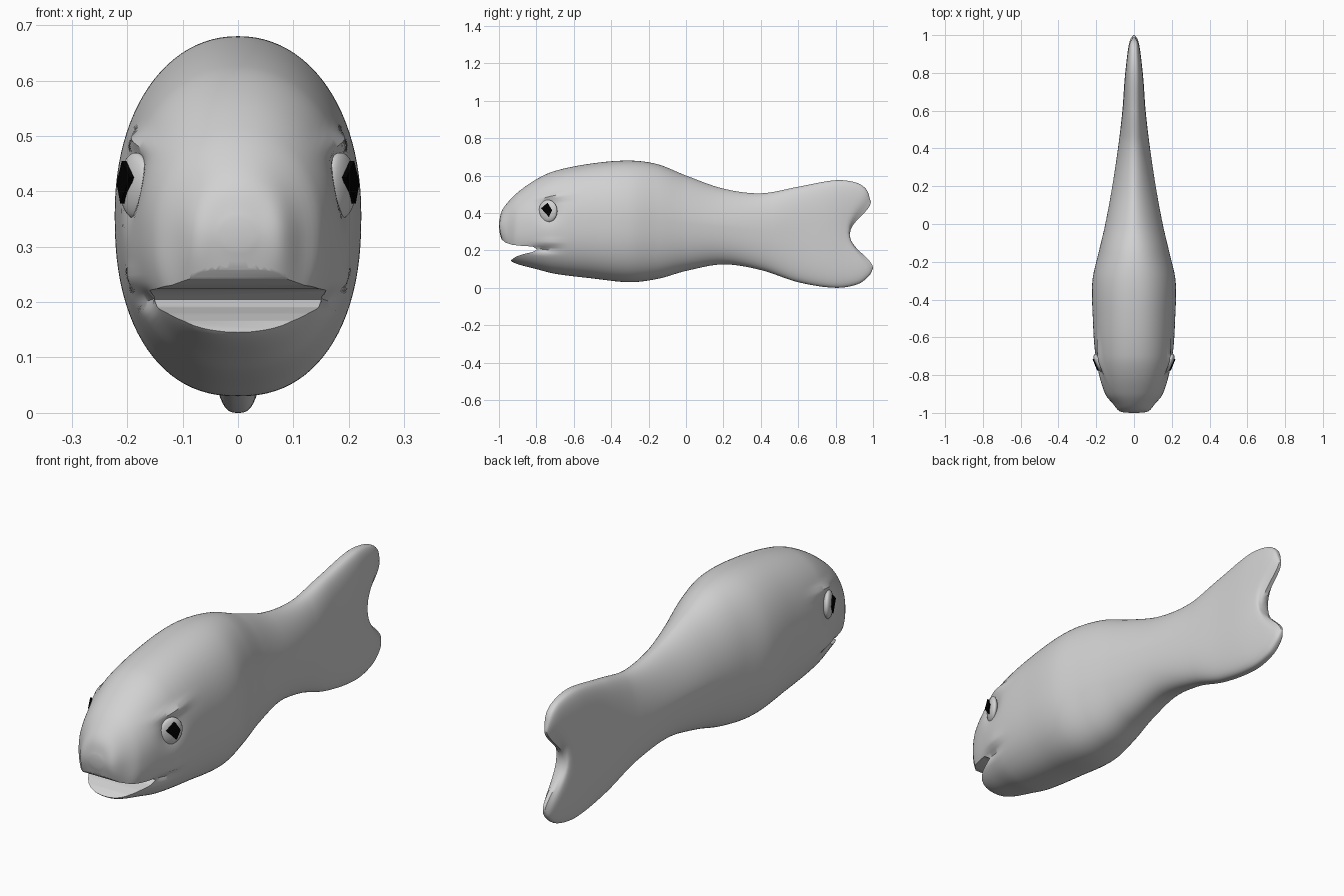
import bpy, bmesh, math
from mathutils import Vector

if "Cube" in bpy.data.objects:
    bpy.data.objects.remove(bpy.data.objects["Cube"])

N = 96  # points around each body ring


def material(name, rgb):
    m = bpy.data.materials.new(name)
    m.diffuse_color = (*rgb, 1)
    m.use_nodes = True
    m.node_tree.nodes["Principled BSDF"].inputs["Base Color"].default_value = m.diffuse_color
    return m


GREY = material("fish grey", (0.64, 0.64, 0.64))
BLACK = material("pupil black", (0.0, 0.0, 0.0))


def make_object(name, bm, mat, smooth=True):
    bmesh.ops.recalc_face_normals(bm, faces=bm.faces)
    me = bpy.data.meshes.new(name)
    bm.to_mesh(me)
    bm.free()
    me.materials.append(mat)
    ob = bpy.data.objects.new(name, me)
    bpy.context.collection.objects.link(ob)
    bpy.ops.object.select_all(action='DESELECT')
    ob.select_set(True)
    bpy.context.view_layer.objects.active = ob
    if smooth:
        bpy.ops.object.shade_smooth_by_angle(angle=math.radians(45))
    return ob


def prism(outline, x_in, x_out):
    """Closed (y, z) outline extruded along x; x_in / x_out map y to x."""
    bm = bmesh.new()
    a = [bm.verts.new((x_in(y), y, z)) for y, z in outline]
    b = [bm.verts.new((x_out(y), y, z)) for y, z in outline]
    bm.faces.new(a)
    bm.faces.new(b[::-1])
    for i in range(len(a)):
        j = (i + 1) % len(a)
        bm.faces.new((a[i], b[i], b[j], a[j]))
    return bm


# Body stations: upper edge y, z, lower edge y, z, mid bend in y, half width
STATIONS = [
    (-1.0, .35, -.998, .30, 0, .03),
    (-.985, .41, -.975, .22, -.01, .078),
    (-.95, .46, -.945, .155, 0, .115),
    (-.9, .51, -.91, .13, 0, .15),
    (-.8, .58, -.8, .10, 0, .185),
    (-.7, .625, -.7, .075, 0, .205),
    (-.5, .665, -.5, .05, 0, .218),
    (-.3, .68, -.3, .03, 0, .22),
    (-.15, .66, -.15, .048, 0, .187),
    (0, .60, 0, .09, 0, .152),
    (.2, .53, .2, .125, 0, .115),
    (.4, .505, .4, .095, 0, .085),
    (.6, .54, .6, .03, -.005, .062),
    (.8, .575, .8, 0, -.04, .05),
    (.91, .562, .92, .02, -.08, .04),
    (.965, .525, .98, .065, -.105, .03),
    (.988, .46, 1.0, .105, -.119, .01),
]


def smooth_stations(rows):
    """Cubic interpolation between the stations, evenly refined."""
    p = [Vector(r) for r in rows]
    t = [0.0]
    for a, b in zip(p, p[1:]):
        t.append(t[-1] + (b - a).length)
    last = len(p) - 1
    tan = []
    for i in range(len(p)):
        lo, hi = max(i - 1, 0), min(i + 1, last)
        tan.append((p[hi] - p[lo]) / (t[hi] - t[lo]))
    out = []
    for i in range(last):
        h = t[i + 1] - t[i]
        steps = max(4, round(h / 0.02))
        for k in range(steps):
            s = k / steps
            out.append(p[i] * (2*s**3 - 3*s**2 + 1) + tan[i] * h * (s**3 - 2*s**2 + s)
                       + p[i + 1] * (3*s**2 - 2*s**3) + tan[i + 1] * h * (s**3 - s**2))
    return out + [p[-1]]


def bump(d, size):
    return math.exp(-(d / size) ** 2)


def side_relief(y, z):
    """Sideways push: brow ridge, eye socket, mouth-corner crease and lip."""
    brow = .016 * bump(z - .49 - .1 * (y + .7), .016) * bump(y + .71, .085)
    socket = -.022 * bump(y + .735, .055) * bump(z - .41, .055)
    crease = -.018 * bump(z - .207, .016) * bump(y + .76, .07)
    lip = .006 * bump(z - .24, .02) * bump(y + .72, .06)
    return brow + socket + crease + lip


def power(v, e):
    return math.copysign(abs(v) ** e, v)


# Body with head and forked tail
bm = bmesh.new()
rings = []
for uy, uz, ly, lz, bend, w in smooth_stations(STATIONS):
    tail = min(max((uy - .45) / .35, 0), 1)  # the tail has a fuller edge
    n_top = 2.15 - .45 * bump(uy - .15, .28) + .9 * tail
    n_low = 2.3 + .7 * tail
    ring = []
    for k in range(N):
        a = -math.pi / 2 + 2 * math.pi * k / N
        n = n_top if math.sin(a) > 0 else n_low
        s, c = power(math.sin(a), 2 / n), power(math.cos(a), 2 / n)
        f = (s + 1) / 2
        y = ly + (uy - ly) * f + bend * max(1 - s * s, 0) ** 2
        z = lz + (uz - lz) * f
        x = w * c
        if abs(c) > .3:
            x += math.copysign(1, c) * side_relief(y, z)
        ring.append(bm.verts.new((x, y, z)))
    rings.append(ring)
for r, q in zip(rings, rings[1:]):
    for k in range(N):
        j = (k + 1) % N
        bm.faces.new((r[k], r[j], q[j], q[k]))
for r in (rings[0], rings[-1]):  # end caps
    h = N // 2
    bm.faces.new((r[0], r[1], r[N - 1]))
    bm.faces.new((r[h], r[h + 1], r[h - 1]))
    for k in range(1, h - 1):
        bm.faces.new((r[k], r[k + 1], r[N - k - 1], r[N - k]))
body = make_object("fish_body", bm, GREY, smooth=False)

# Open mouth cut between the upper lip and the lower jaw
MOUTH = [(-1.1, .285), (-.999, .28), (-.985, .258), (-.965, .242), (-.93, .23), (-.88, .224),
         (-.82, .221), (-.795, .205), (-.82, .191), (-.87, .18), (-.91, .166),
         (-.935, .148), (-.95, .13), (-1.1, .12)]
cutter = make_object("mouth_cutter", prism(MOUTH, lambda y: -.4, lambda y: .4), GREY, smooth=False)
cutter.hide_render = True
mod = body.modifiers.new("mouth", 'BOOLEAN')
mod.operation = 'DIFFERENCE'
mod.solver = 'EXACT'
mod.object = cutter
bpy.ops.object.select_all(action='DESELECT')
body.select_set(True)
bpy.context.view_layer.objects.active = body
bpy.ops.object.modifier_apply(modifier=mod.name)
bpy.data.objects.remove(cutter)
bpy.ops.object.shade_smooth_by_angle(angle=math.radians(45))

# Eyeballs and diamond pupils on both sides
PUPIL = [(-.775, .425), (-.74, .455), (-.716, .415), (-.733, .378)]
for side, label in ((1, "right"), (-1, "left")):
    bm = bmesh.new()
    bmesh.ops.create_uvsphere(bm, u_segments=24, v_segments=16, radius=1)
    for v in bm.verts:
        x, y, z = v.co
        y = -.738 + .05 * y
        v.co = (side * (.183 + .4 * (y + .742)) + .022 * x, y, .41 + .06 * z)
    make_object(label + "_eyeball", bm, GREY)
    pupil = prism(PUPIL, lambda y: side * (.201 + .4 * (y + .742)),
                  lambda y: side * (.209 + .4 * (y + .742)))
    make_object(label + "_pupil", pupil, BLACK, smooth=False)
